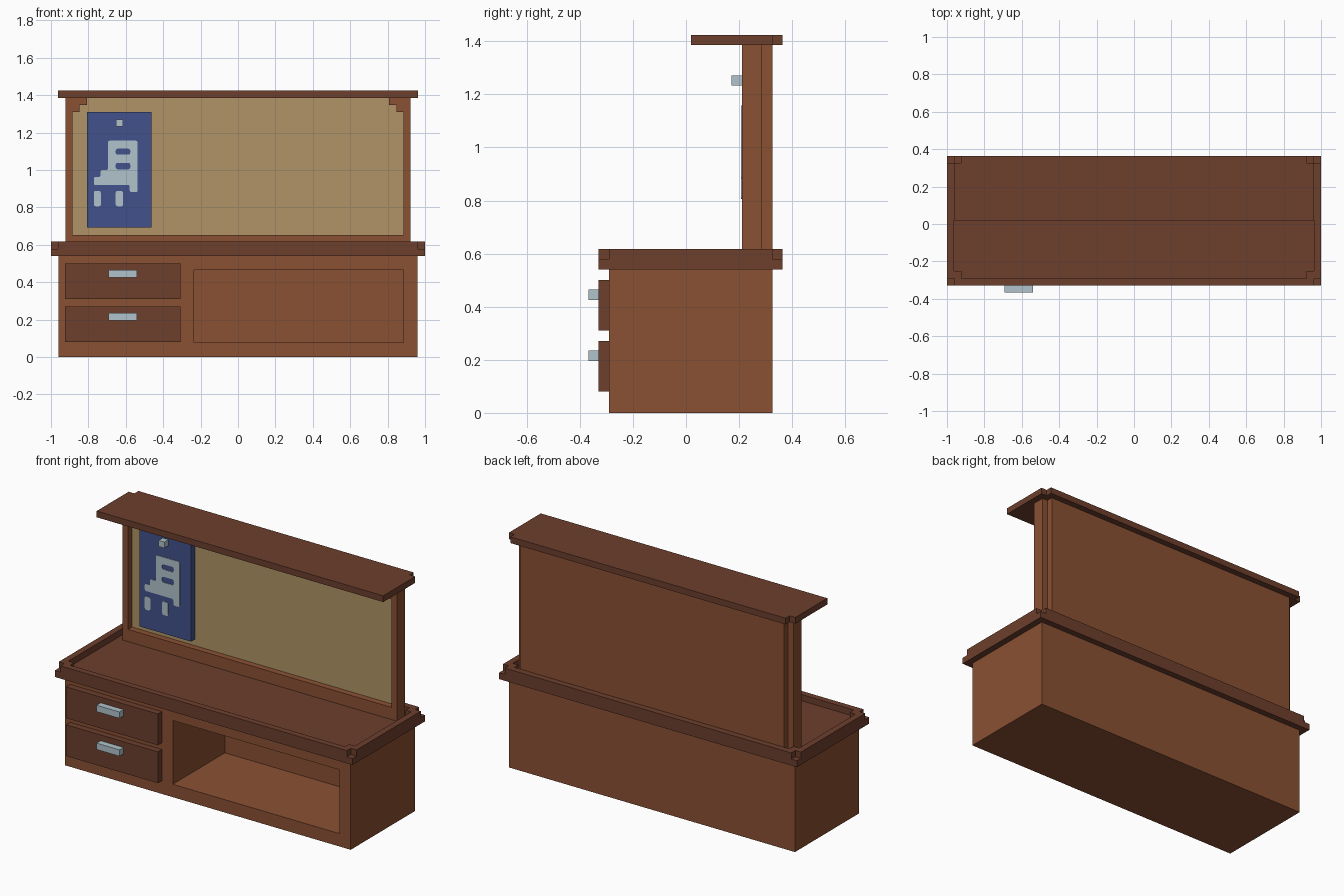
import bpy, bmesh, math
from mathutils import Vector

if "Cube" in bpy.data.objects:
    bpy.data.objects.remove(bpy.data.objects["Cube"])


def material(name, rgb):
    m = bpy.data.materials.new(name)
    m.diffuse_color = (*rgb, 1)
    m.use_nodes = True
    m.node_tree.nodes["Principled BSDF"].inputs["Base Color"].default_value = m.diffuse_color
    return m


WOOD = material("mid_brown_wood", (0.254, 0.082, 0.033))
DARK = material("dark_brown_wood", (0.153, 0.050, 0.026))
CORK = material("tan_cork", (0.434, 0.296, 0.133))
BLUE = material("poster_blue", (0.054, 0.084, 0.262))
PALE = material("pale_metal", (0.434, 0.552, 0.597))


def loft(name, loops, mat, closed=False):
    """Skin matching point loops; cap the ends, or join last to first."""
    bm = bmesh.new()
    rows = [[bm.verts.new(p) for p in loop] for loop in loops]
    n = len(rows[0])
    pairs = list(zip(rows, rows[1:])) + ([(rows[-1], rows[0])] if closed else [])
    for a, b in pairs:
        for i in range(n):
            j = (i + 1) % n
            bm.faces.new((a[i], a[j], b[j], b[i]))
    if not closed:
        bm.faces.new(rows[0])
        bm.faces.new(rows[-1])
    bmesh.ops.recalc_face_normals(bm, faces=bm.faces)
    me = bpy.data.meshes.new(name)
    bm.to_mesh(me)
    bm.free()
    me.materials.append(mat)
    ob = bpy.data.objects.new(name, me)
    bpy.context.collection.objects.link(ob)
    return ob


def plan(pts, z):
    return [(x, y, z) for x, y in pts]


def elev(pts, y):
    return [(x, y, z) for x, z in pts]


def rect(a0, a1, b0, b1):
    return [(a0, b0), (a1, b0), (a1, b1), (a0, b1)]


def box(name, x0, x1, y0, y1, z0, z1, mat):
    r = rect(x0, x1, y0, y1)
    return loft(name, [plan(r, z0), plan(r, z1)], mat)


def notched(x, y0, y1, n):
    """Rectangle with a square notch cut from every corner."""
    return [(-x + n, y0), (x - n, y0), (x - n, y0 + n), (x, y0 + n),
            (x, y1 - n), (x - n, y1 - n), (x - n, y1), (-x + n, y1),
            (-x + n, y1 - n), (-x, y1 - n), (-x, y0 + n), (-x + n, y0 + n)]


U = 0.0383  # step size shared by all the blocky details

# cabinet with an open cubby
outer, inner = rect(-0.96, 0.96, 0, 0.54), rect(-0.235, 0.885, 0.078, 0.465)
loft("cabinet", [elev(outer, 0.326), elev(outer, -0.29),
                 elev(inner, -0.29), elev(inner, 0.21)], WOOD)

# drawers and handles
for label, z in (("lower", 0.08), ("upper", 0.31)):
    box(label + "_drawer", -0.925, -0.308, -0.329, -0.29, z, z + 0.19, DARK)
    box(label + "_handle", -0.693, -0.539, -0.367, -0.329, z + 0.116, z + 0.155, PALE)

# counter slab with a raised rim, stepped at the corners
box("counter", -1, 1, -0.329, 0.364, 0.54, 0.579, DARK)
ro, ri = notched(1, -0.329, 0.364, U), notched(1 - U, -0.329 + U, 0.364 - U, U)
loft("counter_rim", [plan(ro, 0.579), plan(ro, 0.617),
                     plan(ri, 0.617), plan(ri, 0.579)], DARK, closed=True)

# upright back board: side posts, recessed cork front, notched back corners
half = [(0.885, 0.248), (0.885, 0.21), (0.922, 0.21), (0.922, 0.287),
        (0.885, 0.287), (0.885, 0.326)]
prof = half + [(-x, y) for x, y in reversed(half)]
board = loft("back_board", [plan(prof, 0.579), plan(prof, 1.386)], WOOD)
board.data.materials.append(CORK)
for f in board.data.polygons:
    if f.normal.y < -0.9 and abs(f.center.y - 0.248) < 0.005:
        f.material_index = 1
box("board_bottom_rail", -0.885, 0.885, 0.21, 0.248, 0.579, 0.653, WOOD)

# stepped brackets in the top corners of the frame
for label, s in (("left", -1), ("right", 1)):
    step = [(0.885, 1.386), (0.885, 1.309), (0.847, 1.309),
            (0.847, 1.347), (0.808, 1.347), (0.808, 1.386)]
    step = [(s * x, z) for x, z in step]
    loft(label + "_bracket", [elev(step, 0.21), elev(step, 0.248)], WOOD)

# top shelf with notched back corners
x, y = 0.962, 0.364
shelf = [(-x, 0.019), (x, 0.019), (x, y - U), (x - U, y - U), (x - U, y),
         (U - x, y), (U - x, y - U), (-x, y - U)]
loft("top_shelf", [plan(shelf, 1.386), plan(shelf, 1.424)], DARK)

# poster and its pin
box("poster", -0.808, -0.463, 0.21, 0.248, 0.692, 1.309, BLUE)
box("poster_pin", -0.653, -0.615, 0.172, 0.21, 1.233, 1.27, PALE)


def rounded(pts, r=0.011):
    """Round every corner of a polygon with a short arc."""
    out = []
    for i, p in enumerate(pts):
        p = Vector(p)
        a = p + (Vector(pts[i - 1]) - p).normalized() * r
        b = p + (Vector(pts[(i + 1) % len(pts)]) - p).normalized() * r
        for t in (0, 0.33, 0.67, 1):
            out.append(a * (1 - t) ** 2 + p * 2 * t * (1 - t) + b * t * t)
    return out


# chair picture: a thin plate with two slots and two separate legs
seat = [(-0.695, 1.157), (-0.537, 1.157), (-0.537, 0.882), (-0.579, 0.882),
        (-0.579, 0.92), (-0.771, 0.92), (-0.771, 0.963), (-0.735, 0.963),
        (-0.735, 1.0), (-0.695, 1.0)]
shapes = [seat, rect(-0.654, -0.576, 1.083, 1.114), rect(-0.654, -0.576, 1.004, 1.038),
          rect(-0.771, -0.733, 0.806, 0.888), rect(-0.654, -0.615, 0.806, 0.888)]
cu = bpy.data.curves.new("outline", 'CURVE')
cu.dimensions = '2D'
cu.fill_mode = 'BOTH'
cu.extrude = 0.002
for s in shapes:
    pts = rounded(s)
    sp = cu.splines.new('POLY')
    sp.points.add(len(pts) - 1)
    for q, p in zip(sp.points, pts):
        q.co = (p.x, p.y, 0, 1)
    sp.use_cyclic_u = True
tmp = bpy.data.objects.new("outline", cu)
bpy.context.collection.objects.link(tmp)
dg = bpy.context.evaluated_depsgraph_get()
me = bpy.data.meshes.new_from_object(tmp.evaluated_get(dg))
bpy.data.objects.remove(tmp)
me.materials.clear()
me.materials.append(PALE)
pic = bpy.data.objects.new("chair_picture", me)
bpy.context.collection.objects.link(pic)
pic.rotation_euler = (math.pi / 2, 0, 0)
pic.location.y = 0.2085
